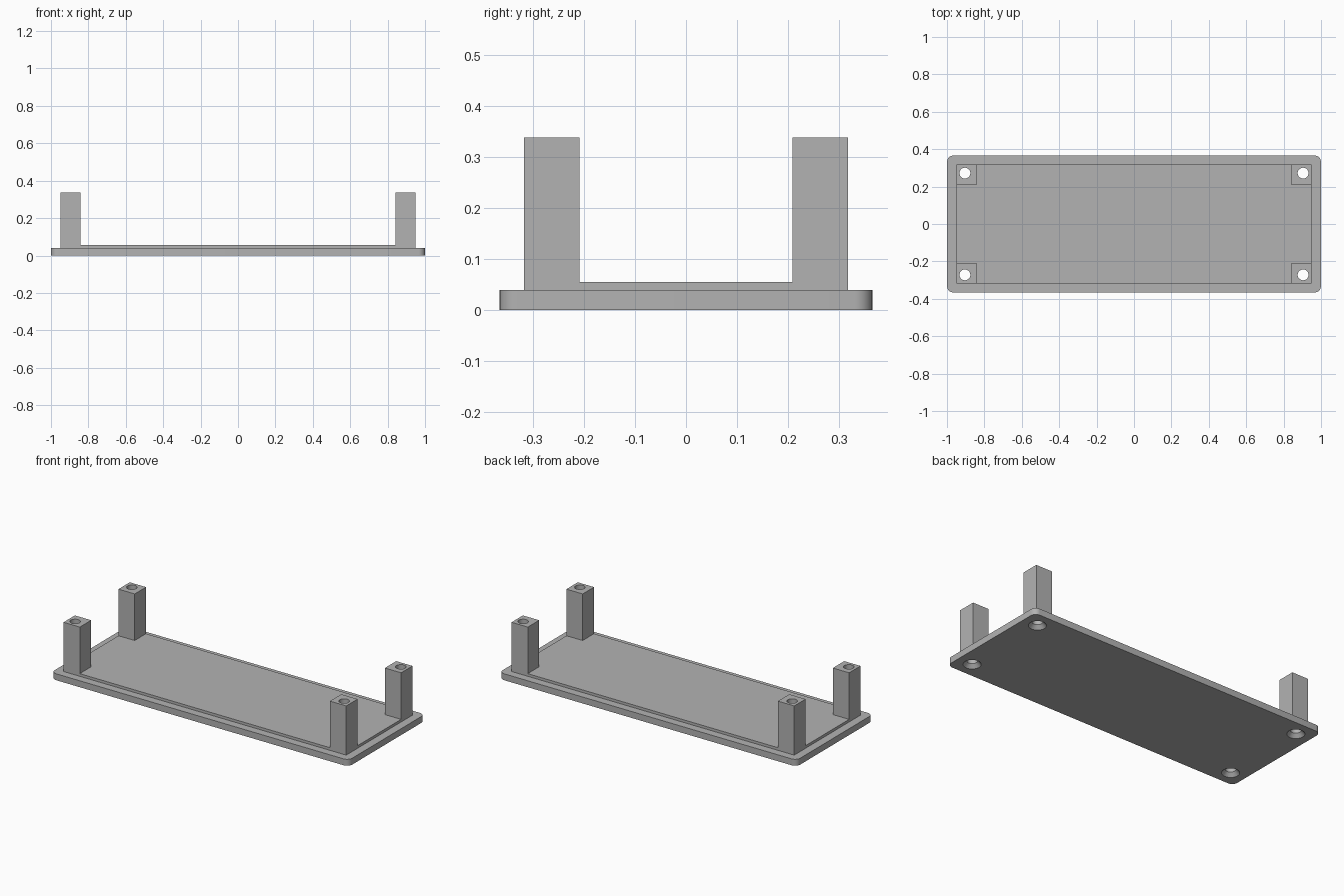
import bpy, bmesh
from math import cos, sin, tau, pi, radians

cube = bpy.data.objects.get("Cube")
if cube:
    bpy.data.objects.remove(cube)

HALF_X, HALF_Y = 1.0, 0.366      # plate half size
IN_X, IN_Y = 0.95, 0.318         # raised panel half size
POST = 0.109                     # post width
PLATE_Z, PANEL_Z, TOP_Z = 0.039, 0.055, 0.338
HOLE_X, HOLE_Y, HOLE_R, SINK_R, SINK_Z = 0.904, 0.272, 0.029, 0.049, 0.022
CORNERS = [(1, 1), (-1, 1), (-1, -1), (1, -1)]   # counter-clockwise

grey = bpy.data.materials.new("plain_grey")
grey.use_nodes = True
colour = (0.45, 0.45, 0.45, 1)
grey.diffuse_color = colour
grey.node_tree.nodes["Principled BSDF"].inputs["Base Color"].default_value = colour


def add_object(name, bm):
    bmesh.ops.recalc_face_normals(bm, faces=bm.faces)
    mesh = bpy.data.meshes.new(name)
    bm.to_mesh(mesh)
    bm.free()
    mesh.materials.append(grey)
    obj = bpy.data.objects.new(name, mesh)
    bpy.context.collection.objects.link(obj)
    return obj


def prism(name, outline, z0, z1):
    """Extrude a closed outline from z0 up to z1."""
    bm = bmesh.new()
    face = bm.faces.new([bm.verts.new((x, y, z0)) for x, y in outline])
    up = bmesh.ops.extrude_face_region(bm, geom=[face])["geom"]
    moved = [v for v in up if isinstance(v, bmesh.types.BMVert)]
    bmesh.ops.translate(bm, verts=moved, vec=(0, 0, z1 - z0))
    return add_object(name, bm)


# Rounded base plate
radius, steps = 0.035, 8
outline = []
for i, (sx, sy) in enumerate(CORNERS):
    for k in range(steps + 1):
        a = (i + k / steps) * pi / 2
        outline.append((sx * (HALF_X - radius) + radius * cos(a),
                        sy * (HALF_Y - radius) + radius * sin(a)))
plate = prism("base_plate", outline, 0, PLATE_Z)

# Raised panel, notched at the corners where the posts stand
outline = []
for i, (sx, sy) in enumerate(CORNERS):
    notch = [(IN_X, IN_Y - POST), (IN_X - POST, IN_Y - POST), (IN_X - POST, IN_Y)]
    outline += [(sx * x, sy * y) for x, y in (notch[::-1] if i % 2 else notch)]
prism("raised_panel", outline, PLATE_Z, PANEL_Z)

# Corner posts
drilled = [plate]
for sx, sy in CORNERS:
    name = ("back" if sy > 0 else "front") + ("_left" if sx > 0 else "_right") + "_post"
    x0, y0 = IN_X - POST, IN_Y - POST
    square = [(x0, y0), (IN_X, y0), (IN_X, IN_Y), (x0, IN_Y)]
    drilled.append(prism(name, [(sx * x, sy * y) for x, y in square], PLATE_Z, TOP_Z))

# Screw hole cutters: countersunk below, straight to the top
bm = bmesh.new()
slope = (SINK_R - HOLE_R) / SINK_Z
profile = [(SINK_R + 0.01 * slope, -0.01), (HOLE_R, SINK_Z), (HOLE_R, TOP_Z + 0.05)]
sides = 32
for sx, sy in CORNERS:
    rings = [[bm.verts.new((sx * HOLE_X + r * cos(tau * k / sides),
                            sy * HOLE_Y + r * sin(tau * k / sides), z))
              for k in range(sides)] for r, z in profile]
    for low, high in zip(rings, rings[1:]):
        for k in range(sides):
            n = (k + 1) % sides
            bm.faces.new((low[k], low[n], high[n], high[k]))
    bm.faces.new(rings[0])
    bm.faces.new(rings[-1])
cutter = add_object("screw_hole_cutter", bm)
cutter.hide_render = True

# Drill the plate and posts, then shade the round walls smooth
for obj in drilled:
    mod = obj.modifiers.new("screw_holes", 'BOOLEAN')
    mod.operation = 'DIFFERENCE'
    mod.solver = 'EXACT'
    mod.object = cutter
    bpy.ops.object.select_all(action='DESELECT')
    obj.select_set(True)
    bpy.context.view_layer.objects.active = obj
    bpy.ops.object.modifier_apply(modifier=mod.name)
    bpy.ops.object.shade_smooth_by_angle(angle=radians(30))
bpy.data.objects.remove(cutter)
